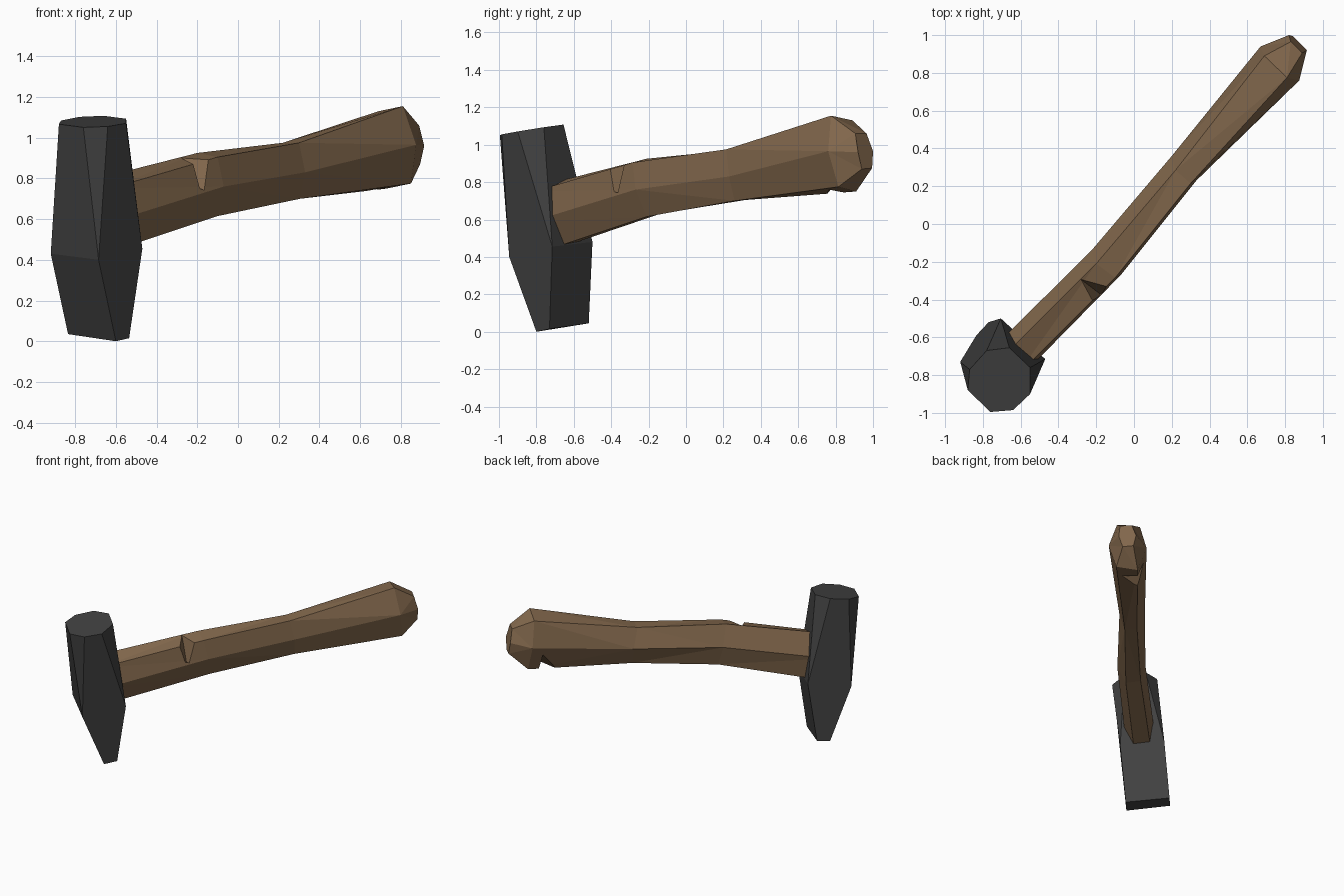
import bpy, bmesh
from mathutils import Vector

if "Cube" in bpy.data.objects:
    bpy.data.objects.remove(bpy.data.objects["Cube"])


def material(name, rgb):
    m = bpy.data.materials.new(name)
    m.diffuse_color = (*rgb, 1)
    m.use_nodes = True
    m.node_tree.nodes["Principled BSDF"].inputs["Base Color"].default_value = m.diffuse_color
    return m


iron = material("dark iron", (0.052, 0.052, 0.052))
wood = material("brown wood", (0.225, 0.138, 0.073))


def finish(bm, name, mat):
    bmesh.ops.recalc_face_normals(bm, faces=bm.faces)
    mesh = bpy.data.meshes.new(name)
    bm.to_mesh(mesh)
    bm.free()
    mesh.materials.append(mat)
    ob = bpy.data.objects.new(name, mesh)
    bpy.context.collection.objects.link(ob)
    return ob


# Hammer head: wedge below, square middle, octagonal striking face above
def hammer_head():
    bm = bmesh.new()
    new = lambda p: bm.verts.new(p)
    tip = [new(p) for p in ((-.77, -.52, .045), (-.535, -.73, .015),
                            (-.60, -.80, .0), (-.835, -.59, .035))]
    mid = [new(p) for p in ((-.705, -.50, .48), (-.47, -.715, .455),
                            (-.685, -.945, .40), (-.92, -.73, .43))]
    top = [new((x, y, 1.08 + .16 * (y + .82) + .023 * (x + .71)))
           for x, y in ((-.78, -.67), (-.66, -.655), (-.55, -.76), (-.55, -.90),
                        (-.64, -.985), (-.76, -.995), (-.88, -.88), (-.87, -.77))]
    bm.faces.new(tip)
    bm.faces.new(top)
    for i in range(4):
        j = (i + 1) % 4
        bm.faces.new((tip[i], tip[j], mid[j], mid[i]))
        bm.faces.new((mid[i], top[2 * i], top[2 * i + 1]))
        bm.faces.new((mid[i], mid[j], top[2 * j], top[2 * i + 1]))
    return finish(bm, "hammer_head", iron)


# Handle: six-sided sections, each running
# top left, top right, right, bottom right, bottom left, left
SECTIONS = [
    [(-.73, -.74, .79), (-.63, -.815, .75), (-.61, -.82, .59),
     (-.64, -.75, .435), (-.73, -.67, .45), (-.76, -.67, .63)],
    [(-.20, -.21, .925), (-.10, -.285, .905), (-.07, -.27, .76),
     (-.10, -.21, .615), (-.18, -.14, .63), (-.225, -.14, .775)],
    [(.22, .285, .975), (.30, .215, .975), (.33, .23, .83),
     (.305, .26, .70), (.24, .32, .705), (.20, .36, .84)],
    [(.69, .89, 1.13), (.81, .775, 1.155), (.875, .76, .965),
     (.85, .815, .775), (.73, .91, .75), (.67, .94, .94)],
    [(.83, .965, 1.06), (.89, .905, 1.06), (.915, .92, .96),
     (.895, .94, .87), (.84, .995, .875), (.82, 1.0, .965)],
]


def handle():
    bm = bmesh.new()
    rings = [[bm.verts.new(p) for p in s] for s in SECTIONS]
    bm.faces.new(rings[0])
    bm.faces.new(rings[-1])
    for a, b in zip(rings, rings[1:]):
        for i in range(6):
            j = (i + 1) % 6
            bm.faces.new((a[i], a[j], b[j], b[i]))
    # split the bent side panels so the facets stay flat
    bmesh.ops.recalc_face_normals(bm, faces=bm.faces)
    bmesh.ops.triangulate(bm, faces=[f for f in bm.faces if len(f.verts) == 4])
    return finish(bm, "handle", wood)


# Chipped notch: a four-sided wedge with its inner edge p-q, opening past s1-s2
def cut_notch(target, name, p, q, s1, s2):
    p, q, s1, s2 = map(Vector, (p, q, s1, s2))
    m = (p + q) / 2
    bm = bmesh.new()
    v = [bm.verts.new(c) for c in (p, q, m + 2 * (s1 - m), m + 2 * (s2 - m))]
    for f in ((0, 1, 2), (0, 1, 3), (0, 2, 3), (1, 2, 3)):
        bm.faces.new([v[i] for i in f])
    cutter = finish(bm, name, wood)
    cutter.hide_render = True
    cutter.hide_viewport = True
    mod = target.modifiers.new(name, 'BOOLEAN')
    mod.operation = 'DIFFERENCE'
    mod.solver = 'EXACT'
    mod.object = cutter


hammer_head()
grip = handle()
cut_notch(grip, "upper_notch_cutter", (-.285, -.29, .91), (-.18, -.37, .71),
          (-.225, -.39, .865), (-.145, -.33, .895))
cut_notch(grip, "lower_notch_cutter", (.625, .87, .88), (.76, .76, .755),
          (.58, .755, .735), (.675, .855, .745))
